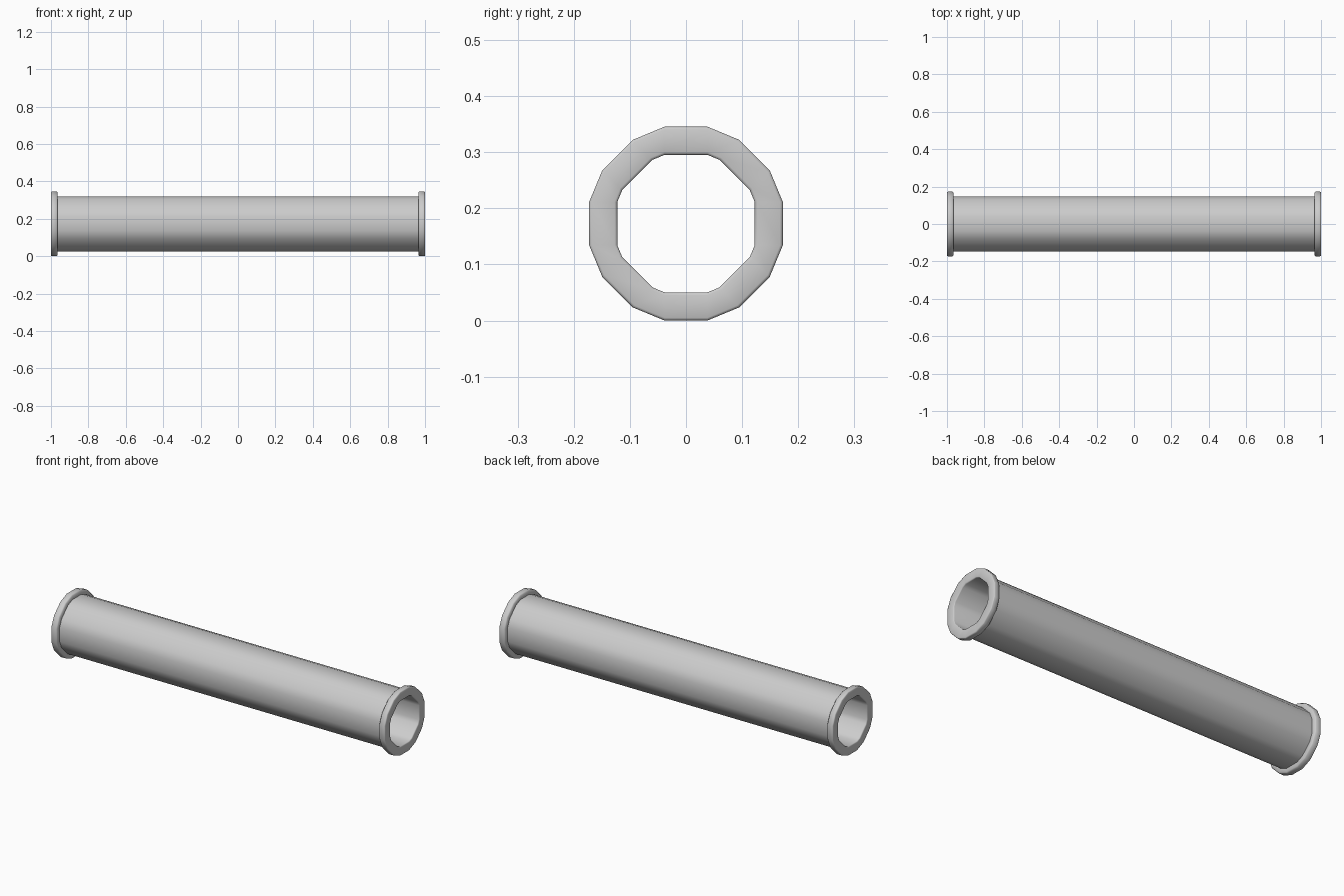
import bpy, bmesh
from math import cos, sin, pi, radians

if "Cube" in bpy.data.objects:
    bpy.data.objects.remove(bpy.data.objects["Cube"])

HALF = 0.0383            # half width of each of the eight main flats
OUT, TUBE, BORE = 0.1727, 0.1475, 0.1225
LIP, B = 0.965, 0.005    # inner x of the flange, edge bevel size


def ring(bm, x, a):
    """Octagon with cut corners: eight flats at distance a from the axis."""
    verts = []
    for k in range(8):
        t = k * pi / 4
        for s in (-HALF, HALF):
            verts.append(bm.verts.new((x, a * cos(t) - s * sin(t),
                                       OUT + a * sin(t) + s * cos(t))))
    return verts


# Half of the wall section, from tube middle over the flange into the bore
half = [(LIP, TUBE), (LIP, OUT - B), (LIP + B, OUT), (1 - B, OUT),
        (1 - 0.3 * B, OUT - 0.3 * B), (1, OUT - B),
        (1, BORE + B), (1 - 0.3 * B, BORE + 0.3 * B), (1 - B, BORE)]
profile = half + [(-x, a) for x, a in reversed(half)]

# Flanged pipe as one closed loft
bm = bmesh.new()
rings = [ring(bm, x, a) for x, a in profile]
for i, r in enumerate(rings):
    q = rings[(i + 1) % len(rings)]
    for j in range(16):
        k = (j + 1) % 16
        bm.faces.new((r[j], r[k], q[k], q[j]))
bmesh.ops.recalc_face_normals(bm, faces=bm.faces)
mesh = bpy.data.meshes.new("flanged_pipe")
bm.to_mesh(mesh)
bm.free()
pipe = bpy.data.objects.new("flanged_pipe", mesh)
bpy.context.collection.objects.link(pipe)

# Smooth round the pipe and bevels, sharp where tube meets flange
bpy.context.view_layer.objects.active = pipe
pipe.select_set(True)
bpy.ops.object.shade_smooth_by_angle(angle=radians(50))
